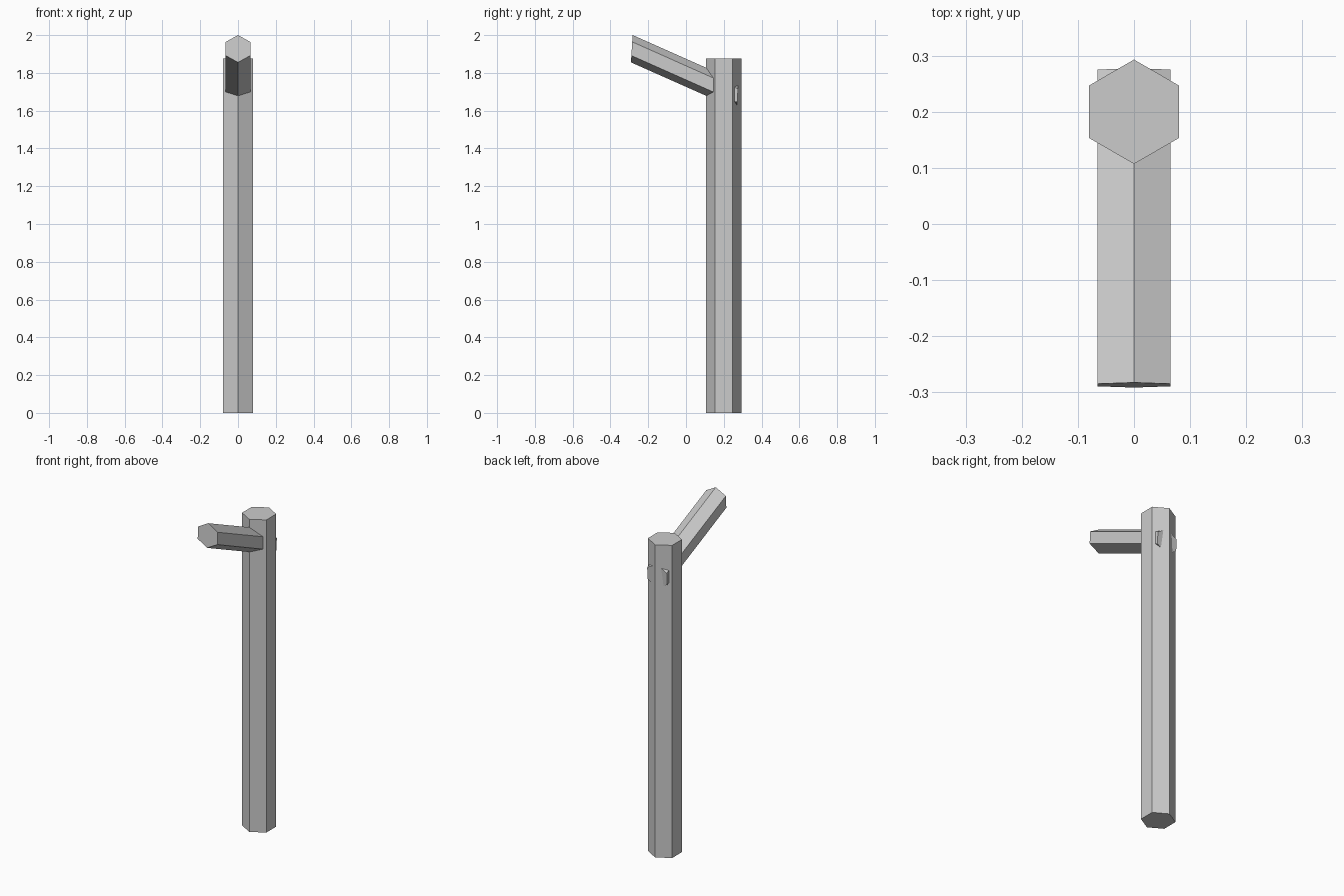
import bpy, bmesh
from mathutils import Matrix, Vector

if "Cube" in bpy.data.objects:
    bpy.data.objects.remove(bpy.data.objects["Cube"])


def hex_prism(name, start, end, side, up):
    """Six-sided prism; side/up span the end faces, corners point along up."""
    start, end, side, up = map(Vector, (start, end, side, up))
    axis, mid = end - start, (start + end) / 2
    m = Matrix((side, up, axis)).transposed().to_4x4()
    m.translation = mid
    bm = bmesh.new()
    bmesh.ops.create_cone(bm, cap_ends=True, segments=6,
                          radius1=1, radius2=1, depth=1)
    # keep two corners on the up axis
    if max(v.co.y for v in bm.verts) < 0.99:
        bmesh.ops.rotate(bm, verts=bm.verts, matrix=Matrix.Rotation(0.5235988, 3, 'Z'))
    bm.transform(m)
    bmesh.ops.recalc_face_normals(bm, faces=bm.faces)
    mesh = bpy.data.meshes.new(name)
    bm.to_mesh(mesh)
    bm.free()
    obj = bpy.data.objects.new(name, mesh)
    bpy.context.collection.objects.link(obj)
    return obj


# upright post
hex_prism("post", (0, 0.2, 0), (0, 0.2, 1.875), (0.093, 0, 0), (0, 0.093, 0))

# slanted arm passing through the post, with nearly vertical ends
hex_prism("arm", (0, 0.273, 1.679), (0, -0.287, 1.928),
          (0.075, 0, 0), (0, 0.0045, 0.0722))
